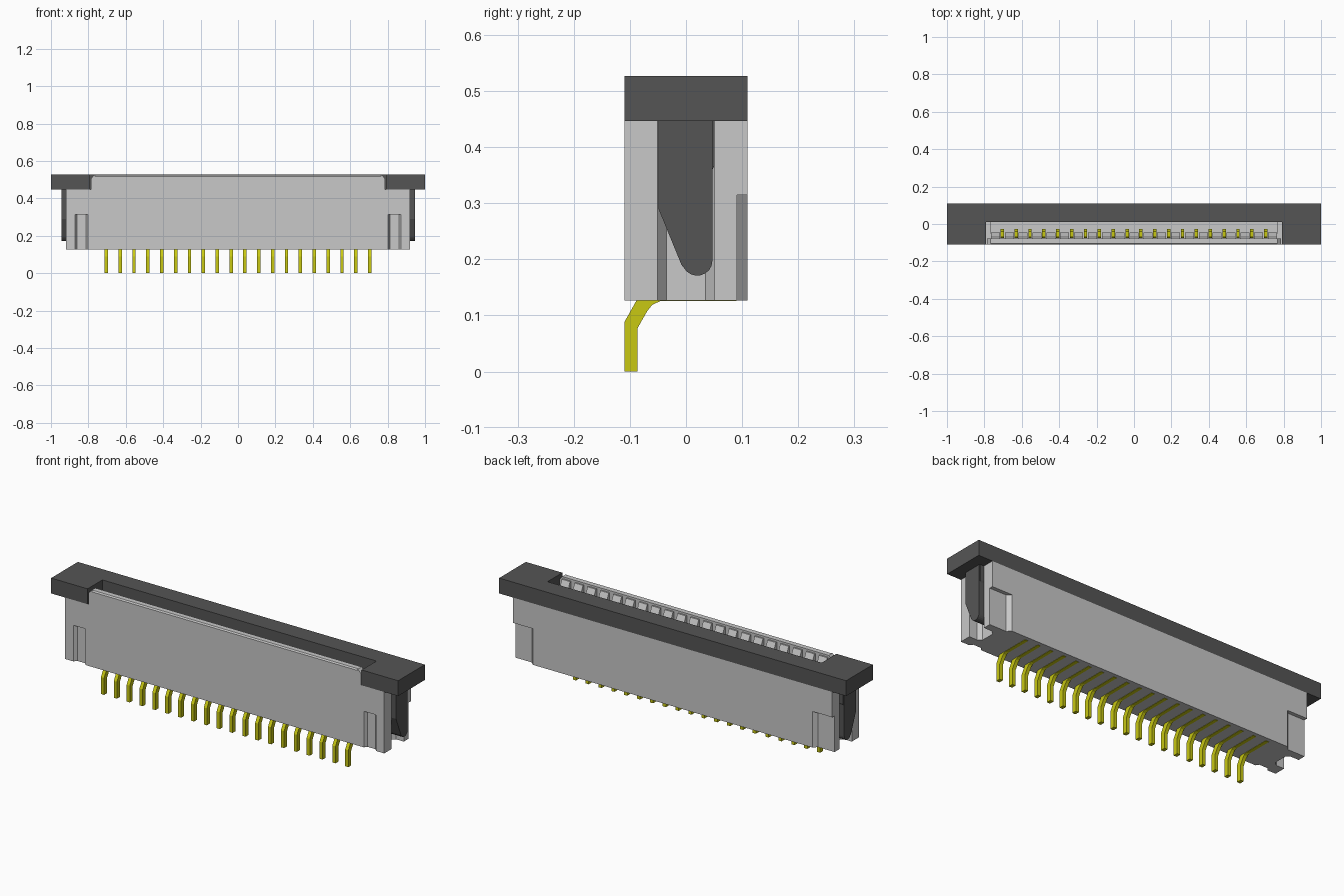
import bpy, bmesh, math
from mathutils import Vector

if "Cube" in bpy.data.objects:
    bpy.data.objects.remove(bpy.data.objects["Cube"])


def material(name, rgb):
    m = bpy.data.materials.new(name)
    m.diffuse_color = (*rgb, 1)
    m.use_nodes = True
    m.node_tree.nodes["Principled BSDF"].inputs["Base Color"].default_value = m.diffuse_color
    return m


GREY = material("light grey plastic", (0.578, 0.578, 0.578))
DARK = material("dark grey plastic", (0.091, 0.091, 0.091))
YELLOW = material("yellow metal", (0.578, 0.578, 0.006))

# how (u, v, depth) maps to x, y, z for each extrusion axis
MAP = {
    "x": lambda u, v, d: Vector((d, u, v)),
    "y": lambda u, v, d: Vector((u, d, v)),
    "z": lambda u, v, d: Vector((u, v, d)),
}


def prism(bm, pts, axis, lo, hi):
    """Extrude a flat outline along an axis."""
    f = MAP[axis]
    a = [bm.verts.new(f(u, v, lo)) for u, v in pts]
    b = [bm.verts.new(f(u, v, hi)) for u, v in pts]
    n = len(pts)
    faces = [bm.faces.new(a), bm.faces.new(b)]
    for i in range(n):
        j = (i + 1) % n
        faces.append(bm.faces.new((a[i], a[j], b[j], b[i])))
    bmesh.ops.recalc_face_normals(bm, faces=faces)


def finish(bm, name, mat, mirror=False):
    me = bpy.data.meshes.new(name)
    bm.to_mesh(me)
    bm.free()
    me.materials.append(mat)
    ob = bpy.data.objects.new(name, me)
    bpy.context.collection.objects.link(ob)
    if mirror:
        ob.modifiers.new("mirror", "MIRROR").use_axis[0] = True
    return ob


PINS, PITCH = 20, 0.0741
pin_x = [(i - (PINS - 1) / 2) * PITCH for i in range(PINS)]
BOT, MID, SHOULDER, TOP = 0.127, 0.315, 0.447, 0.527
INNER = 0.765

# housing centre: U section with an open cable slot and a taller front wall
bm = bmesh.new()
prism(bm, [(-.11, BOT), (.11, BOT), (.11, SHOULDER), (.012, SHOULDER), (.012, .2),
           (-.078, .2), (-.078, .525), (-.105, .525), (-.11, .518)], "x", -INNER, INNER)
finish(bm, "housing_centre", GREY)

# ribs between the contacts on the inside of the front wall
bm = bmesh.new()
rib = [(-.078, .2), (-.045, .2), (-.045, .46), (-.07, .515), (-.078, .515)]
edges = [-INNER] + [x + s * 0.013 for x in pin_x for s in (-1, 1)] + [INNER]
for a, b in zip(edges[::2], edges[1::2]):
    prism(bm, rib, "x", a, b)
finish(bm, "contact_ribs", GREY)

# housing ends: a channel for the latch arm, with recessed lower corners
channel = [(.92, -.11), (.92, -.051), (.875, -.051), (.855, -.035),
           (.855, .035), (.875, .051), (.92, .051)]
bm = bmesh.new()
prism(bm, [(INNER, -.11)] + channel + [(.92, .11), (INNER, .11)], "z", MID, SHOULDER)
prism(bm, [(INNER, -.11), (.803, -.11), (.812, -.095), (.86, -.095), (.872, -.11)] + channel
      + [(.92, .091), (.825, .091), (.805, .11), (INNER, .11)], "z", BOT, MID)
# chamfered top corner of the front wall
prism(bm, [(INNER, SHOULDER), (.785, SHOULDER), (.785, .507), (.768, .525), (INNER, .525)],
      "y", -.11, -.078)
finish(bm, "housing_ends", GREY, mirror=True)

# latch bar: wide bar with a front notch around the cable slot
bm = bmesh.new()
prism(bm, [(-1, -.11), (-.79, -.11), (-.79, .012), (.79, .012), (.79, -.11), (1, -.11),
           (1, .11), (-1, .11)], "z", SHOULDER, TOP)
finish(bm, "latch_bar", DARK)

# latch arms: tapered legs with a rounded tip, plus a small bump on the back edge
arm = [(.047, SHOULDER), (-.049, SHOULDER), (-.049, .29), (-.008, .19)]
arm += [(.02 + .027 * math.cos(t), .197 + .026 * math.sin(t))
        for t in [math.radians(205 + i * 155 / 8) for i in range(9)]]
bm = bmesh.new()
prism(bm, arm, "x", .868, .945)
prism(bm, [(.047, SHOULDER), (.047, .36), (.051, .368), (.051, SHOULDER)], "x", .9, .94)
finish(bm, "latch_arms", DARK, mirror=True)

# contacts: bent tail, run along the underside, and upright blade in the slot
tail = [(-.11, 0), (-.086, 0), (-.086, .078), (-.069, .108), (-.06, .119), (-.046, .1255),
        (.09, .1255), (.09, .14), (-.078, .14), (-.088, .127), (-.11, .088)]
blade = [(-.076, .14), (-.045, .14), (-.045, .38), (-.027, .41), (-.04, .44), (-.07, .44)]
bm = bmesh.new()
for x in pin_x:
    prism(bm, tail, "x", x - .009, x + .009)
    prism(bm, blade, "x", x - .009, x + .009)
finish(bm, "contact_pins", YELLOW)
